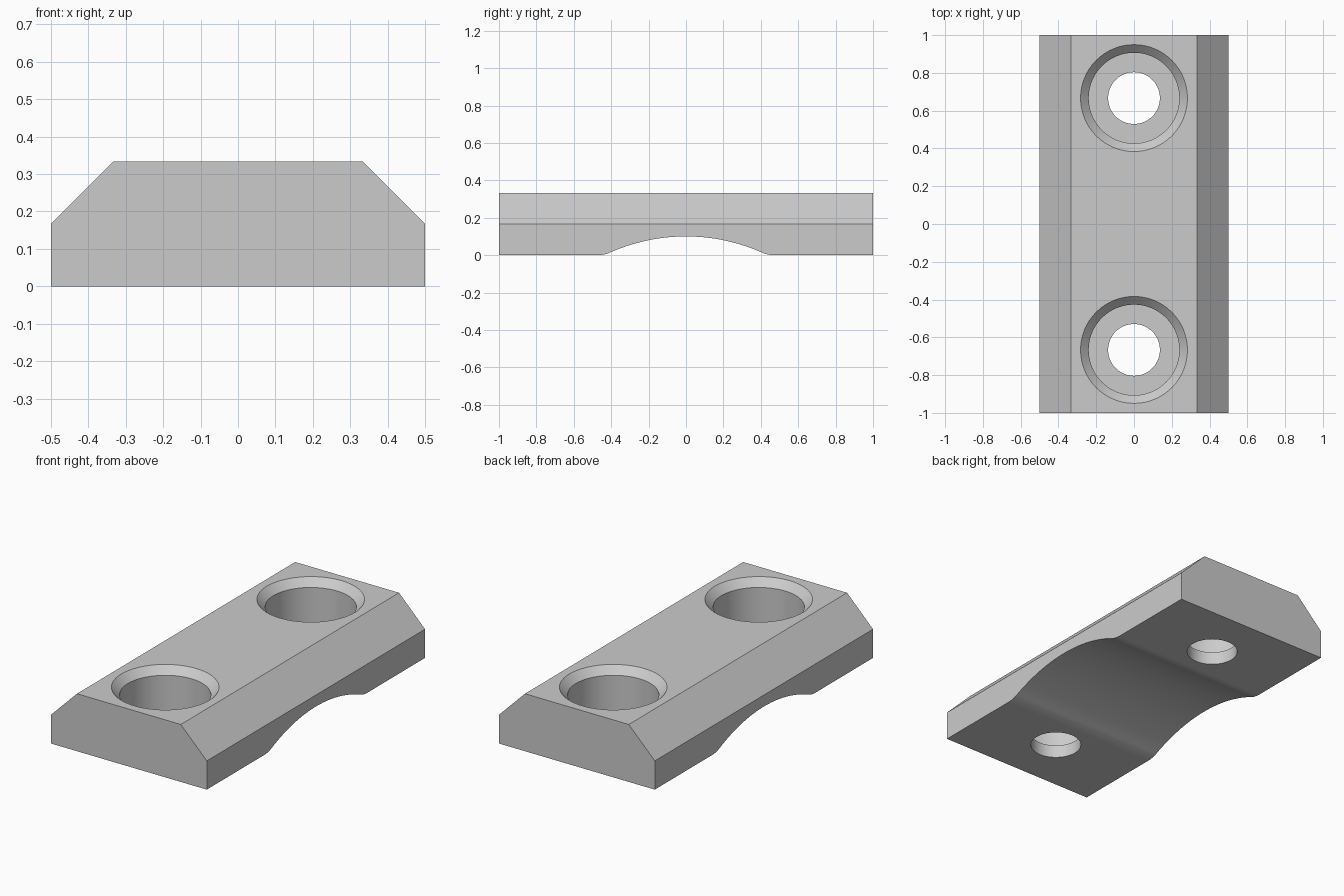
import bpy, bmesh
from math import sin, cos, asin, sqrt, pi
from mathutils import Matrix, Vector

cube = bpy.data.objects.get("Cube")
if cube:
    bpy.data.objects.remove(cube, do_unlink=True)

HALF_W, HALF_L, HEIGHT = 0.5, 1.0, 1 / 3
CHAMFER = 1 / 6
ARCH_R, ARCH_TOP, FILLET = 1.0, 0.1, 1 / 6
HOLE_Y = 2 / 3

grey = bpy.data.materials.new("plain grey")
grey.use_nodes = True
grey.diffuse_color = (0.6, 0.6, 0.6, 1)
grey.node_tree.nodes["Principled BSDF"].inputs["Base Color"].default_value = grey.diffuse_color


def make_object(name, bm):
    bmesh.ops.recalc_face_normals(bm, faces=bm.faces[:])
    mesh = bpy.data.meshes.new(name)
    bm.to_mesh(mesh)
    bm.free()
    obj = bpy.data.objects.new(name, mesh)
    bpy.context.collection.objects.link(obj)
    mesh.materials.append(grey)
    return obj


# Underside: a shallow arch blended into the flat feet by fillets
drop = ARCH_R - ARCH_TOP
fillet_y = sqrt((ARCH_R + FILLET) ** 2 - (drop + FILLET) ** 2)
half_angle = asin(fillet_y / (ARCH_R + FILLET))
right = []
for i in range(24):
    a = half_angle * i / 24
    right.append((ARCH_R * sin(a), ARCH_R * cos(a) - drop))
for i in range(13):
    a = half_angle * (1 - i / 12)
    right.append((fillet_y - FILLET * sin(a), FILLET * (1 - cos(a))))
right += [(HALF_L, 0), (HALF_L, HEIGHT)]
profile = right + [(-y, z) for y, z in reversed(right[1:])]

# Body: side profile extruded across, then the long top edges chamfered
bm = bmesh.new()
side = bm.faces.new([bm.verts.new((-HALF_W, y, z)) for y, z in profile])
ext = bmesh.ops.extrude_face_region(bm, geom=[side])
bmesh.ops.translate(bm, vec=(2 * HALF_W, 0, 0),
                    verts=[v for v in ext["geom"] if isinstance(v, bmesh.types.BMVert)])
bmesh.ops.recalc_face_normals(bm, faces=bm.faces[:])
top_edges = [e for e in bm.edges
             if all(v.co.z > HEIGHT - 0.001 for v in e.verts)
             and abs(e.verts[0].co.y - e.verts[1].co.y) > 1]
bmesh.ops.bevel(bm, geom=top_edges, offset=CHAMFER, segments=1,
                affect='EDGES', profile=0.5)
body = make_object("clamp_plate", bm)


# Stepped screw holes: through hole, counterbore and a chamfered rim
def hole_cutter(name, y):
    bore, counter, rim, floor = 0.137, 0.24, 0.283, 0.075
    lip = rim - counter
    steps = [(0, -0.1), (bore, -0.1), (bore, floor), (counter, floor),
             (counter, HEIGHT - lip), (rim + 0.1, HEIGHT + 0.1), (0, HEIGHT + 0.1)]
    bm = bmesh.new()
    verts = [bm.verts.new((r, 0, z)) for r, z in steps]
    edges = [bm.edges.new(pair) for pair in zip(verts, verts[1:])]
    bmesh.ops.spin(bm, geom=verts + edges, cent=(0, 0, 0), axis=(0, 0, 1),
                   angle=2 * pi, steps=64, use_merge=True)
    bmesh.ops.remove_doubles(bm, verts=bm.verts[:], dist=0.0001)
    bmesh.ops.translate(bm, vec=(0, y, 0), verts=bm.verts[:])
    return make_object(name, bm)


bpy.ops.object.select_all(action='DESELECT')
body.select_set(True)
bpy.context.view_layer.objects.active = body
for name, y in (("front_hole_cutter", -HOLE_Y), ("back_hole_cutter", HOLE_Y)):
    cutter = hole_cutter(name, y)
    cutter.hide_render = True
    mod = body.modifiers.new("screw hole", 'BOOLEAN')
    mod.operation = 'DIFFERENCE'
    mod.solver = 'EXACT'
    mod.object = cutter
    bpy.ops.object.modifier_apply(modifier=mod.name)
    bpy.data.objects.remove(cutter, do_unlink=True)

bpy.ops.object.shade_smooth_by_angle(angle=pi / 6)
